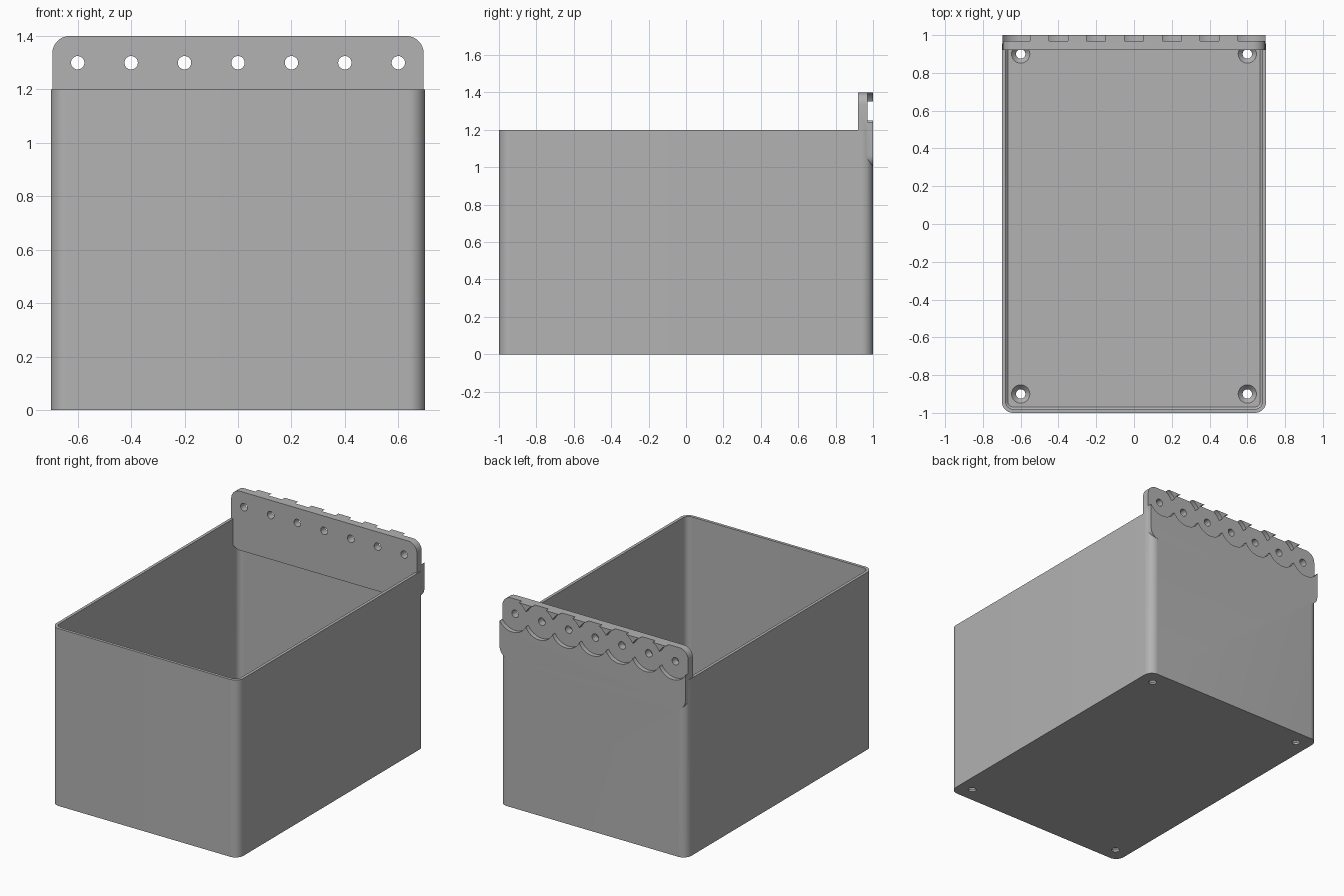
import bpy, bmesh, math
from mathutils import Matrix, Vector

if "Cube" in bpy.data.objects:
    bpy.data.objects.remove(bpy.data.objects["Cube"])

GREY = (0.45, 0.45, 0.45, 1)
mat = bpy.data.materials.new("plain grey")
mat.use_nodes = True
mat.diffuse_color = GREY
mat.node_tree.nodes["Principled BSDF"].inputs["Base Color"].default_value = GREY


def make_object(name, bm):
    bmesh.ops.recalc_face_normals(bm, faces=bm.faces)
    mesh = bpy.data.meshes.new(name)
    bm.to_mesh(mesh)
    bm.free()
    mesh.materials.append(mat)
    obj = bpy.data.objects.new(name, mesh)
    bpy.context.collection.objects.link(obj)
    return obj


def rounded_block(name, width, depth, height, radius, offset, upright=False, chamfer=0):
    """Rounded rectangle extruded along z, or along y when upright."""
    bm = bmesh.new()
    verts = []
    steps = 12
    for quarter, (sx, sy) in enumerate([(1, 1), (-1, 1), (-1, -1), (1, -1)]):
        for i in range(steps + 1):
            a = (quarter + i / steps) * math.pi / 2
            verts.append(bm.verts.new((sx * (width / 2 - radius) + radius * math.cos(a),
                                       sy * (depth / 2 - radius) + radius * math.sin(a), 0)))
    base = bm.faces.new(verts)
    out = bmesh.ops.extrude_face_region(bm, geom=[base])
    top = [v for v in out["geom"] if isinstance(v, bmesh.types.BMVert)]
    bmesh.ops.translate(bm, verts=top, vec=(0, 0, height))
    if chamfer:
        edges = [e for e in bm.edges if all(v.co.z < 1e-5 for v in e.verts)]
        bmesh.ops.bevel(bm, geom=edges, offset=chamfer, segments=1, affect="EDGES")
    if upright:
        bmesh.ops.transform(bm, matrix=Matrix.Rotation(math.pi / 2, 4, "X"), verts=bm.verts)
    bmesh.ops.translate(bm, verts=bm.verts, vec=offset)
    return make_object(name, bm)


def round_cutter(name, r1, r2, length, centre, along_y=False, sides=32):
    bm = bmesh.new()
    bmesh.ops.create_cone(bm, cap_ends=True, segments=sides, radius1=r1, radius2=r2, depth=length)
    if along_y:
        bmesh.ops.transform(bm, matrix=Matrix.Rotation(math.pi / 2, 4, "X"), verts=bm.verts)
    bmesh.ops.translate(bm, verts=bm.verts, vec=centre)
    return make_object(name, bm)


def combine(target, tool, operation):
    mod = target.modifiers.new("shape", "BOOLEAN")
    mod.operation, mod.solver, mod.object = operation, "EXACT", tool
    bpy.context.view_layer.objects.active = target
    bpy.ops.object.modifier_apply(modifier=mod.name)
    bpy.data.objects.remove(tool)


# Open bin with thin walls
WALL, FLOOR = 0.02, 0.04
bin_body = rounded_block("storage_bin", 1.4, 2.0, 1.2, 0.06, (0, 0, 0))
inside = rounded_block("inside_cutter", 1.4 - 2 * WALL, 2 - 2 * WALL, 1.4, 0.04,
                       (0, 0, FLOOR), chamfer=0.012)
combine(bin_body, inside, "DIFFERENCE")

# Mounting plate standing above the back wall
plate = rounded_block("mounting_plate", 1.39, 0.4, 0.08, 0.065, (0, 1.0, 1.2), upright=True)
combine(bin_body, plate, "UNION")

# Row of round recesses with screw holes in the plate
for i in range(-3, 4):
    x = i * 0.2
    combine(bin_body, round_cutter("recess_cutter", 0.112, 0.112, 0.06, (x, 1.0, 1.3), True, 64),
            "DIFFERENCE")
    combine(bin_body, round_cutter("hole_cutter", 0.025, 0.025, 0.3, (x, 0.95, 1.3), True),
            "DIFFERENCE")

# Countersunk screw holes in the floor corners
for x in (-0.6, 0.6):
    for y in (-0.9, 0.9):
        combine(bin_body, round_cutter("hole_cutter", 0.025, 0.025, 0.2, (x, y, 0)), "DIFFERENCE")
        combine(bin_body, round_cutter("sink_cutter", 0.023, 0.049, 0.03, (x, y, FLOOR - 0.0145)),
                "DIFFERENCE")

# Soft corners, crisp edges
bpy.ops.object.select_all(action="DESELECT")
bin_body.select_set(True)
bpy.context.view_layer.objects.active = bin_body
bpy.ops.object.shade_smooth_by_angle(angle=math.radians(30))
